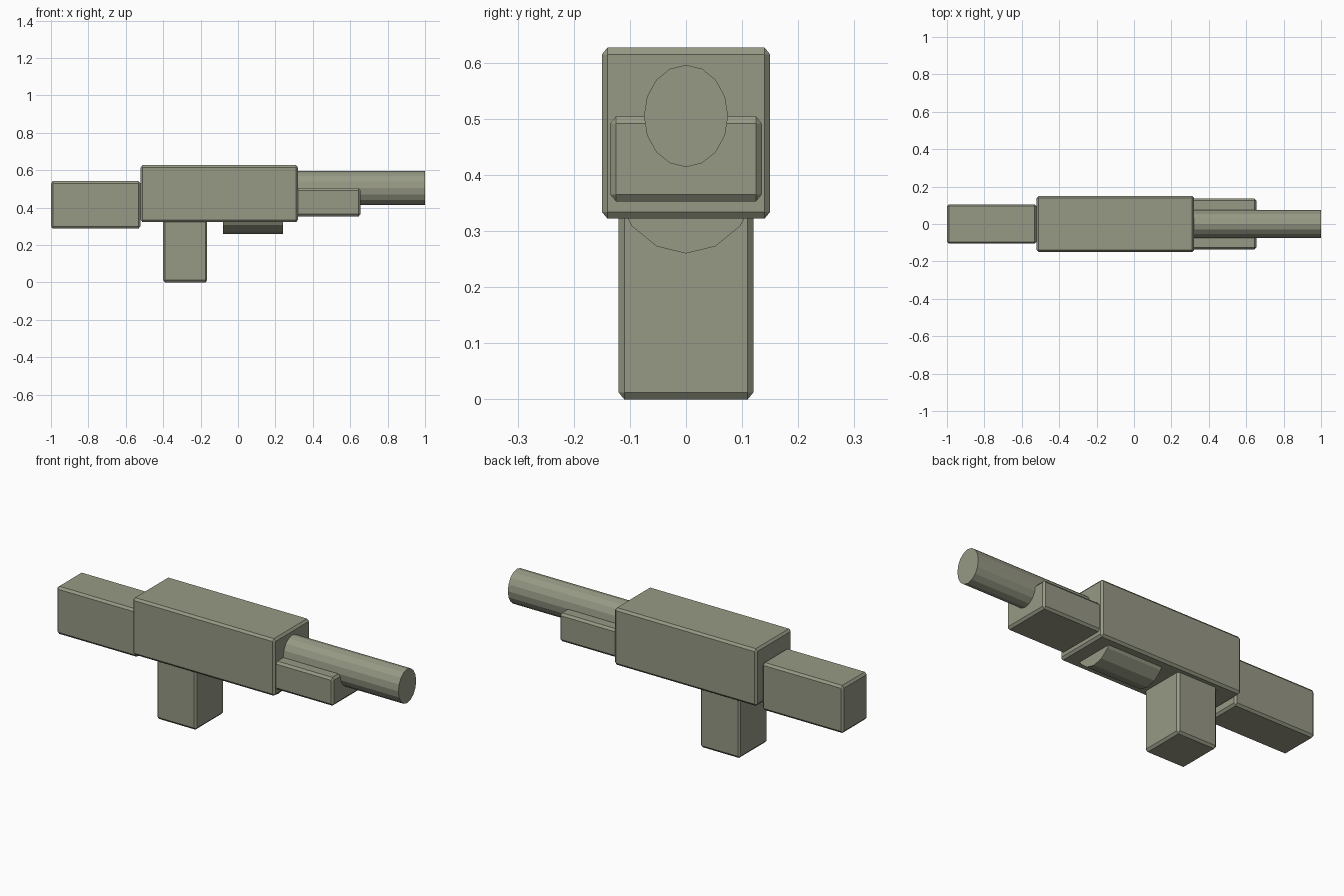
import bpy, bmesh, math
from mathutils import Matrix

if "Cube" in bpy.data.objects:
    bpy.data.objects.remove(bpy.data.objects["Cube"])

paint = bpy.data.materials.new("olive_grey")
paint.diffuse_color = (0.31, 0.32, 0.235, 1)
paint.use_nodes = True
paint.node_tree.nodes["Principled BSDF"].inputs["Base Color"].default_value = paint.diffuse_color

STRETCH = 1.22   # chamfers are slightly taller than they are wide


def finish(bm, name):
    bmesh.ops.recalc_face_normals(bm, faces=bm.faces)
    mesh = bpy.data.meshes.new(name)
    bm.to_mesh(mesh)
    bm.free()
    mesh.materials.append(paint)
    obj = bpy.data.objects.new(name, mesh)
    bpy.context.collection.objects.link(obj)
    return obj


def chamfered_box(name, x0, x1, half_y, z0, z1, chamfer=0.01):
    bm = bmesh.new()
    bmesh.ops.create_cube(bm, size=1)
    bmesh.ops.scale(bm, vec=(x1 - x0, 2 * half_y, (z1 - z0) / STRETCH), verts=bm.verts)
    bmesh.ops.bevel(bm, geom=bm.edges[:], offset=chamfer, segments=1,
                    affect='EDGES', clamp_overlap=True)
    bmesh.ops.scale(bm, vec=(1, 1, STRETCH), verts=bm.verts)
    bmesh.ops.translate(bm, vec=((x0 + x1) / 2, 0, (z0 + z1) / 2), verts=bm.verts)
    return finish(bm, name)


def oval_tube(name, x0, x1, ry, rz, zc):
    bm = bmesh.new()
    bmesh.ops.create_cone(bm, cap_ends=True, segments=16, radius1=1, radius2=1, depth=1)
    bmesh.ops.rotate(bm, matrix=Matrix.Rotation(math.pi / 2, 3, 'Y'), verts=bm.verts)
    bmesh.ops.scale(bm, vec=(x1 - x0, ry, rz), verts=bm.verts)
    bmesh.ops.translate(bm, vec=((x0 + x1) / 2, 0, zc), verts=bm.verts)
    return finish(bm, name)


# Main blocks
chamfered_box("receiver", -0.52, 0.32, 0.15, 0.322, 0.627)
chamfered_box("stock", -1.0, -0.522, 0.105, 0.288, 0.542)
chamfered_box("grip", -0.40, -0.165, 0.12, 0.0, 0.345)
chamfered_box("handguard", 0.29, 0.655, 0.135, 0.353, 0.504)

# Barrel and the drum peeking out below the receiver
oval_tube("barrel", 0.28, 1.0, 0.075, 0.091, 0.505)
oval_tube("drum", -0.08, 0.24, 0.136, 0.165, 0.425)
